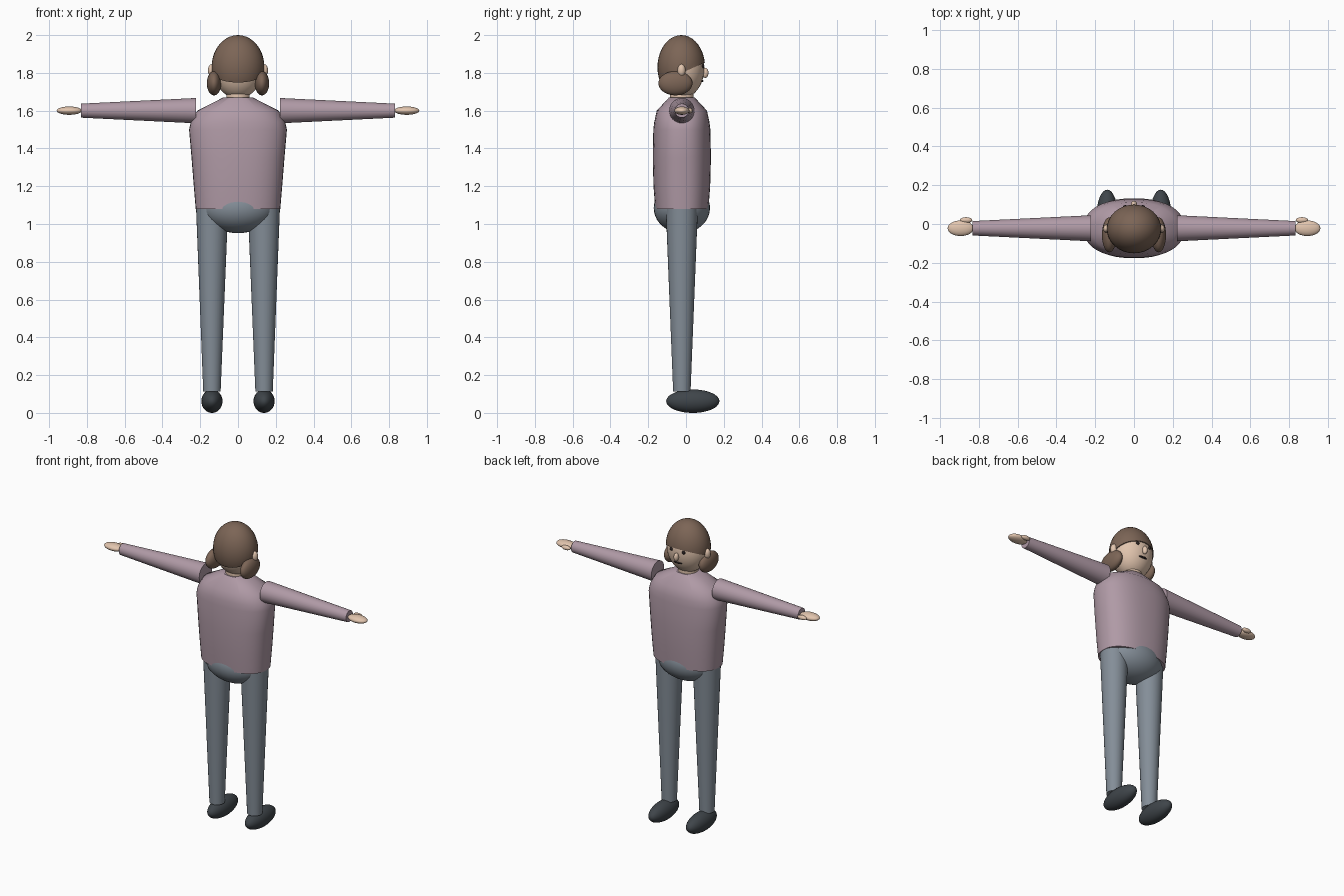
import bpy, bmesh, math
from mathutils import Vector, Matrix

if "Cube" in bpy.data.objects:
    bpy.data.objects.remove(bpy.data.objects["Cube"])

YC = -0.022  # depth of the body axis


def srgb(r, g, b):
    return [((c / 255 + 0.055) / 1.055) ** 2.4 for c in (r, g, b)] + [1.0]


def material(name, *rgb):
    m = bpy.data.materials.new(name)
    m.diffuse_color = srgb(*rgb)
    m.use_nodes = True
    m.node_tree.nodes["Principled BSDF"].inputs["Base Color"].default_value = m.diffuse_color
    return m


SWEATER = material("mauve_sweater", 176, 154, 166)
TROUSERS = material("grey_blue_trousers", 132, 142, 152)
HAIR = material("brown_hair", 124, 101, 86)
SKIN = material("skin", 226, 197, 174)
SHOE = material("dark_shoe", 63, 69, 74)
DARK = material("dark_features", 42, 34, 34)


def finish(name, bm, mat):
    bmesh.ops.recalc_face_normals(bm, faces=bm.faces)
    mesh = bpy.data.meshes.new(name)
    bm.to_mesh(mesh)
    bm.free()
    mesh.materials.append(mat)
    ob = bpy.data.objects.new(name, mesh)
    bpy.context.collection.objects.link(ob)
    bpy.context.view_layer.objects.active = ob
    for o in bpy.context.selected_objects:
        o.select_set(False)
    ob.select_set(True)
    bpy.ops.object.shade_smooth_by_angle(angle=math.radians(40))
    return ob


def ellipsoid(name, centre, radii, mat, cut=None):
    """Ellipsoid, optionally keeping only the part above a plane (point, normal)."""
    bm = bmesh.new()
    bmesh.ops.create_uvsphere(bm, u_segments=32, v_segments=20, radius=1)
    bm.transform(Matrix.Translation(centre) @ Matrix.Diagonal((*radii, 1)))
    if cut:
        bmesh.ops.bisect_plane(bm, geom=bm.verts[:] + bm.edges[:] + bm.faces[:],
                               plane_co=cut[0], plane_no=cut[1], clear_inner=True)
        bmesh.ops.holes_fill(bm, edges=[e for e in bm.edges if e.is_boundary])
    return finish(name, bm, mat)


def cone(name, start, end, r1, r2, mat):
    a, b = Vector(start), Vector(end)
    bm = bmesh.new()
    bmesh.ops.create_cone(bm, cap_ends=True, segments=32, radius1=r1, radius2=r2,
                          depth=(b - a).length)
    turn = Vector((0, 0, 1)).rotation_difference(b - a).to_matrix().to_4x4()
    bm.transform(Matrix.Translation((a + b) / 2) @ turn)
    return finish(name, bm, mat)


def loft(name, rings, mat, n=40, power=2.35):
    """Stack of rounded oval rings (z, half width, half depth)."""
    bm = bmesh.new()
    loops = []
    for z, rx, ry in rings:
        loop = []
        for i in range(n):
            t = 2 * math.pi * i / n
            c, s = math.cos(t), math.sin(t)
            loop.append(bm.verts.new((rx * math.copysign(abs(c) ** (2 / power), c),
                                      YC + ry * math.copysign(abs(s) ** (2 / power), s), z)))
        loops.append(loop)
    for lo, hi in zip(loops, loops[1:]):
        for i in range(n):
            j = (i + 1) % n
            bm.faces.new((lo[i], lo[j], hi[j], hi[i]))
    bm.faces.new(loops[0][::-1])
    bm.faces.new(loops[-1])
    return finish(name, bm, mat)


# Body
loft("torso", [(1.08, 0.224, 0.141), (1.2, 0.234, 0.150), (1.35, 0.246, 0.154),
               (1.5, 0.259, 0.151), (1.54, 0.250, 0.146), (1.6, 0.215, 0.133),
               (1.67, 0.078, 0.068)], SWEATER)
ellipsoid("pelvis", (0, YC, 1.085), (0.2, 0.149, 0.133), TROUSERS)

# Head and hair
cone("neck", (0, YC, 1.62), (0, YC, 1.74), 0.062, 0.062, SKIN)
ellipsoid("head", (0, YC, 1.825), (0.133, 0.119, 0.16), SKIN)
ellipsoid("hair_cap", (0, YC - 0.003, 1.83), (0.14, 0.126, 0.17), HAIR,
          cut=((0, -0.145, 1.745), Vector((0, -0.11, 0.245)).normalized()))
ellipsoid("nose", (0, 0.102, 1.80), (0.015, 0.017, 0.027), SKIN)
ellipsoid("mouth", (0, 0.084, 1.757), (0.03, 0.009, 0.006), DARK)

# Paired parts
for side, s in (("left", -1), ("right", 1)):
    ellipsoid(side + "_eye", (s * 0.045, 0.089, 1.837), (0.011, 0.008, 0.011), DARK)
    ellipsoid(side + "_ear", (s * 0.139, YC - 0.002, 1.813), (0.02, 0.021, 0.033), SKIN)
    ellipsoid(side + "_hair_bun", (s * 0.127, -0.056, 1.745), (0.038, 0.09, 0.064), HAIR)
    cone(side + "_sleeve", (s * 0.222, YC, 1.6), (s * 0.832, YC, 1.6), 0.067, 0.037, SWEATER)
    ellipsoid(side + "_hand", (s * 0.893, YC, 1.6), (0.067, 0.04, 0.022), SKIN)
    ellipsoid(side + "_thumb", (s * 0.865, 0.02, 1.6), (0.032, 0.015, 0.014), SKIN)
    cone(side + "_trouser_leg", (s * 0.138, YC, 0.112), (s * 0.137, YC, 1.085),
         0.046, 0.085, TROUSERS)
    ellipsoid(side + "_shoe", (s * 0.138, 0.036, 0.062), (0.056, 0.141, 0.062), SHOE)
